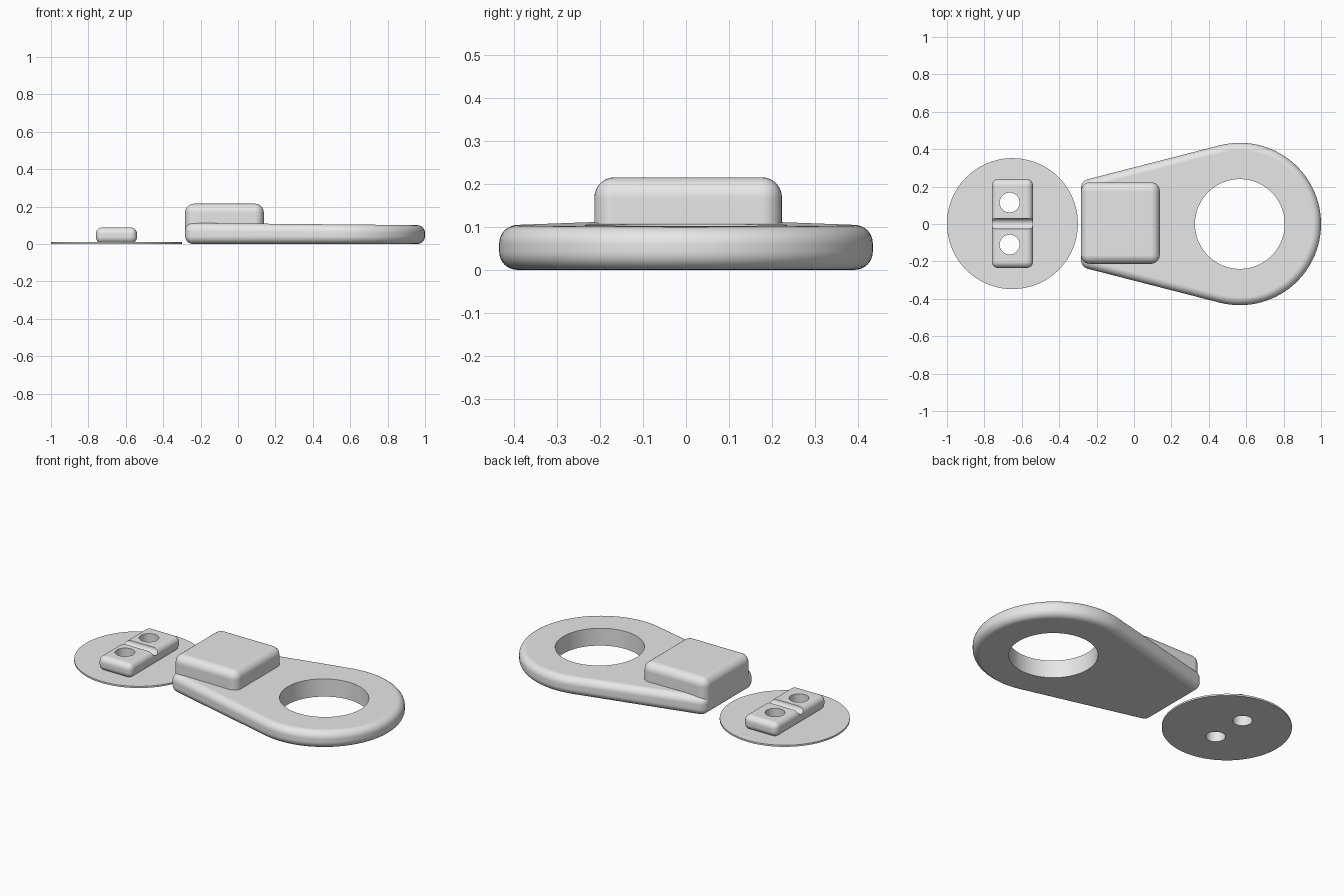
import bpy, bmesh
from math import cos, sin, pi, radians

cube = bpy.data.objects.get("Cube")
if cube:
    bpy.data.objects.remove(cube, do_unlink=True)

grey = bpy.data.materials.new("light grey")
grey.use_nodes = True
colour = (0.8, 0.8, 0.8, 1)
grey.diffuse_color = colour
grey.node_tree.nodes["Principled BSDF"].inputs["Base Color"].default_value = colour


def add_object(name, bm):
    bmesh.ops.recalc_face_normals(bm, faces=bm.faces)
    mesh = bpy.data.meshes.new(name)
    bm.to_mesh(mesh)
    bm.free()
    mesh.materials.append(grey)
    ob = bpy.data.objects.new(name, mesh)
    bpy.context.collection.objects.link(ob)
    return ob


def rounded_box(name, low, high, radius, round_bottom=True):
    bm = bmesh.new()
    bmesh.ops.create_cube(bm, size=1)
    for v in bm.verts:
        for i in range(3):
            v.co[i] = high[i] if v.co[i] > 0 else low[i]
    edges = [e for e in bm.edges
             if round_bottom or any(v.co.z > low[2] + 0.01 for v in e.verts)]
    bmesh.ops.bevel(bm, geom=edges, offset=radius, segments=7,
                    profile=0.5, affect='EDGES')
    return add_object(name, bm)


def cylinder(name, centre, radius, depth, axis='Z', sides=64):
    bm = bmesh.new()
    bmesh.ops.create_cone(bm, cap_ends=True, segments=sides, radius1=radius,
                          radius2=radius, depth=depth)
    for v in bm.verts:
        x, y, z = v.co
        if axis == 'X':
            x, y, z = z, x, y
        v.co = (x + centre[0], y + centre[1], z + centre[2])
    return add_object(name, bm)


def combine(ob, other, operation):
    mod = ob.modifiers.new(operation.lower(), 'BOOLEAN')
    mod.operation = operation
    mod.solver = 'EXACT'
    mod.object = other
    other.hide_render = True
    bpy.context.view_layer.update()
    graph = bpy.context.evaluated_depsgraph_get()
    mesh = bpy.data.meshes.new_from_object(ob.evaluated_get(graph))
    ob.modifiers.clear()
    ob.data = mesh
    bpy.data.objects.remove(other, do_unlink=True)


def finish(ob):
    bpy.ops.object.select_all(action='DESELECT')
    ob.select_set(True)
    bpy.context.view_layer.objects.active = ob
    bpy.ops.object.shade_smooth_by_angle(angle=radians(30))
    mod = ob.modifiers.new("even shading", 'WEIGHTED_NORMAL')
    mod.keep_sharp = True


# Teardrop plate: rounded outline lofted through a filleted edge
RING_X, RING_R = 0.566, 0.434
END_X, CORNER_R, FILLET = -0.283, 0.046, 0.042
TILT = radians(104.4)
corner_x = END_X + CORNER_R
corner_y = ((RING_X - corner_x) * cos(TILT) + RING_R - CORNER_R) / sin(TILT)


def outline(inset):
    arcs = [(RING_X, 0, RING_R, -TILT, TILT, 56),
            (corner_x, corner_y, CORNER_R, TILT, pi, 7),
            (corner_x, -corner_y, CORNER_R, pi, 2 * pi - TILT, 7)]
    for cx, cy, r, start, end, steps in arcs:
        for i in range(steps + 1):
            a = start + (end - start) * i / steps
            yield cx + (r - inset) * cos(a), cy + (r - inset) * sin(a)


def top_height(x):
    return 0.1 + 0.012 * (1 - x) / 1.28


bm = bmesh.new()
rings = []
STEPS = 8
for side in (0, 1):
    for i in range(STEPS + 1):
        a = pi / 2 * (i / STEPS if side == 0 else 1 - i / STEPS)
        rise = FILLET * (1 - sin(pi / 2 - a))
        inset = FILLET * (1 - sin(a))
        rings.append([bm.verts.new((x, y, top_height(x) - rise if side else rise))
                      for x, y in outline(inset)])
for lower, upper in zip(rings, rings[1:]):
    n = len(lower)
    for i in range(n):
        j = (i + 1) % n
        bm.faces.new((lower[i], lower[j], upper[j], upper[i]))
bm.faces.new(rings[0])
bm.faces.new(rings[-1])
plate = add_object("ring_plate", bm)

# Raised housing, ring opening and the two blind sockets in the end face
housing = rounded_box("housing", (END_X, -0.213, 0.05), (0.138, 0.223, 0.215),
                      0.047, round_bottom=False)
combine(plate, housing, 'UNION')
combine(plate, cylinder("ring_cutter", (RING_X, 0, 0), 0.24, 1, sides=96), 'DIFFERENCE')
for y in (-0.11, 0.115):
    socket = cylinder("socket_cutter", (END_X, y, 0.1), 0.068, 0.66, axis='X')
    combine(plate, socket, 'DIFFERENCE')
finish(plate)

# Round base with a pad, two through holes and a cross groove
base = cylinder("round_base", (-0.65, 0.002, 0.005), 0.35, 0.01, sides=96)
pad = rounded_box("pad", (-0.76, -0.235, 0.003), (-0.54, 0.24, 0.088), 0.034)
combine(base, pad, 'UNION')
for y in (-0.11, 0.115):
    combine(base, cylinder("bolt_cutter", (-0.665, y, 0), 0.053, 1), 'DIFFERENCE')
groove = cylinder("groove_cutter", (-0.65, 0.002, 0.088), 0.028, 0.4, axis='X')
combine(base, groove, 'DIFFERENCE')
finish(base)
